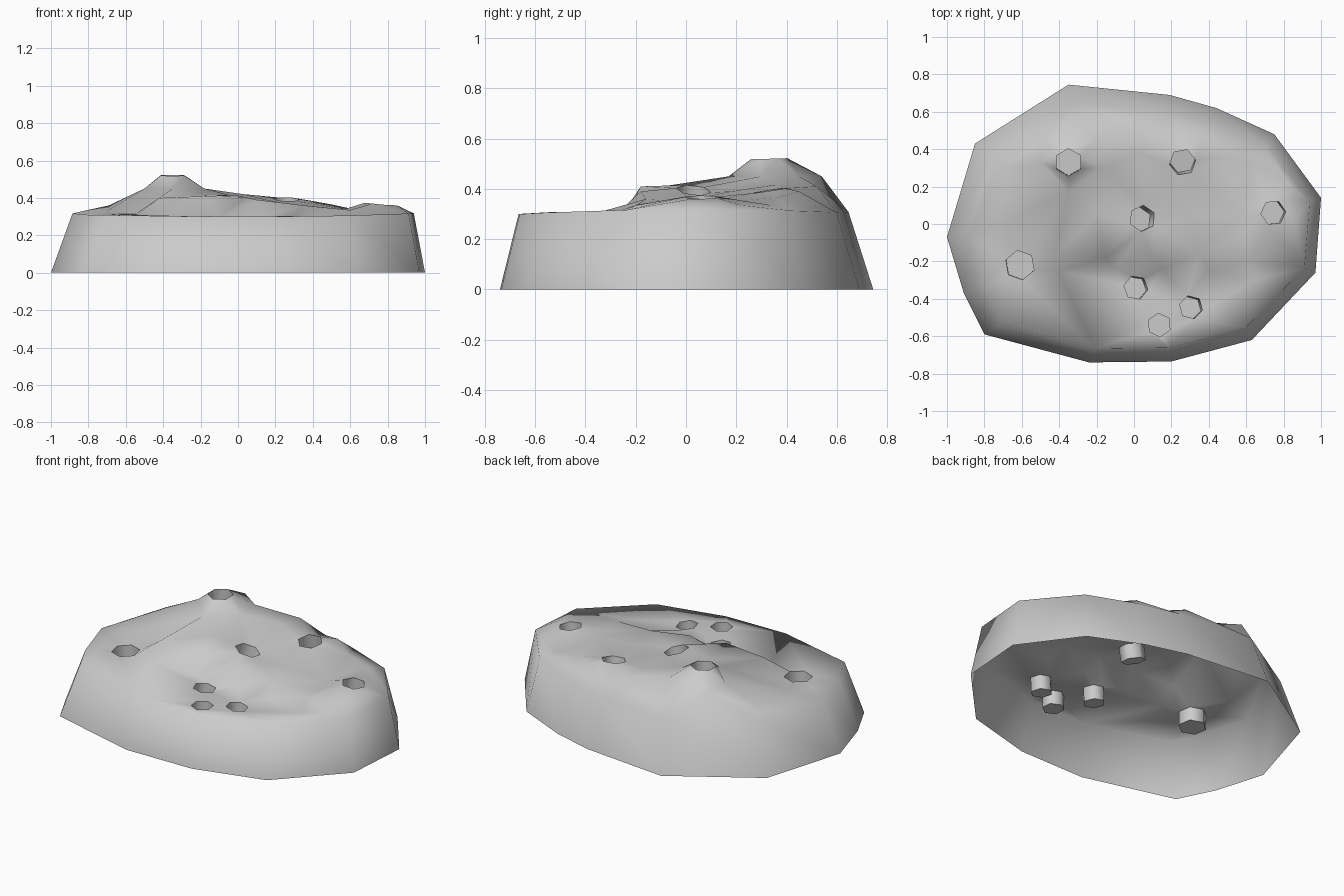
import bpy, bmesh, math
from mathutils import Vector
from mathutils.geometry import delaunay_2d_cdt

if "Cube" in bpy.data.objects:
    bpy.data.objects.remove(bpy.data.objects["Cube"])

# Ground outline of the mound (counter-clockwise from the back)
BASE = [(-.35, .745), (-.85, .43), (-1, -.07), (-.91, -.37), (-.8, -.59),
        (-.24, -.74), (.2, -.735), (.63, -.62), (.97, -.26), (1, .14),
        (.75, .48), (.44, .62), (.19, .69)]

# Terrain control points on the top: terrace edge, its foot, peak flanks, back ridge
TERRAIN = [(-.42, -.16, .40), (-.15, -.18, .41), (.1, -.18, .39), (.35, -.16, .36), (.6, -.2, .335),
           (-.4, -.25, .305), (-.1, -.24, .295), (.15, -.24, .30), (.4, -.25, .30), (.65, -.3, .30),
           (-.5, .33, .45), (-.18, .3, .45), (-.35, .17, .45), (-.33, .54, .45), (-.2, .45, .45),
           (-.48, .46, .43), (-.69, .3, .36), (-.7, .0, .33), (-.2, .05, .415), (.15, .18, .39),
           (.03, .38, .42), (.06, .52, .41), (.36, .45, .39), (.5, .36, .365), (.64, .34, .335),
           (.3, .03, .36), (.57, .05, .34), (.6, -.06, .335), (.85, .02, .36), (.82, .22, .335)]

# Hexagonal pits: x, y, z, radius, turn in degrees, slope in x, slope in y
PITS = [(-.35, .33, .52, .073, 30, 0, .03), (.26, .33, .393, .071, 10, -.02, .15),
        (.045, .03, .395, .07, 25, -.28, -.1), (.745, .06, .367, .067, 5, -.1, 0),
        (-.61, -.22, .312, .08, 40, .02, .02), (.01, -.34, .295, .065, 50, -.1, -.05),
        (.305, -.445, .298, .063, 45, -.1, -.05), (.135, -.54, .297, .063, 35, 0, 0)]
PIT_DEPTH = .085

pts, edges = [], []

# Rim loop, drawn in from the base outline
for x, y in BASE:
    sx = .885 if x < 0 else .94
    sy = .9 if y < 0 else .868
    pts.append(Vector((x * sx, y * sy, (.297 if y < -.3 else .303) + .014 * abs(x))))
n = len(BASE)
edges += [(i, (i + 1) % n) for i in range(n)]
pts += [Vector(p) for p in TERRAIN]

# Pit mouths
mouths = []
for x, y, z, r, turn, tx, ty in PITS:
    start = len(pts)
    for k in range(6):
        a = math.radians(turn + 60 * k)
        dx, dy = r * math.cos(a), r * math.sin(a)
        pts.append(Vector((x + dx, y + dy, z + tx * dx + ty * dy)))
    ring = list(range(start, start + 6))
    mouths.append(ring)
    edges += [(ring[k], ring[(k + 1) % 6]) for k in range(6)]

# Triangulated top surface with the pit mouths left open
_, _, faces, _, _, _ = delaunay_2d_cdt([p.xy for p in pts], edges, [], 0, 1e-6)
bm = bmesh.new()
vs = [bm.verts.new(p) for p in pts]
for f in faces:
    if not any(set(f) <= set(ring) for ring in mouths):
        bm.faces.new([vs[i] for i in f])

# Sloping side wall, open underneath
low = [bm.verts.new((x, y, 0)) for x, y in BASE]
for i in range(n):
    j = (i + 1) % n
    bm.faces.new((vs[i], low[i], low[j], vs[j]))

# Pit walls and floors, following the tilt of each mouth
pit_edges = []
for ring, (x, y, z, r, turn, tx, ty) in zip(mouths, PITS):
    down = Vector((tx, ty, -1)).normalized() * PIT_DEPTH
    floor = [bm.verts.new(pts[i] + down) for i in ring]
    for k in range(6):
        m = (k + 1) % 6
        bm.faces.new((vs[ring[k]], floor[k], floor[m], vs[ring[m]]))
    bm.faces.new(floor)
    for loop in (floor, [vs[i] for i in ring]):
        pit_edges += [bm.edges.get((loop[k], loop[(k + 1) % 6])) for k in range(6)]

bmesh.ops.recalc_face_normals(bm, faces=bm.faces)
bm.normal_update()
if sum(f.normal.z * f.calc_area() for f in bm.faces) < 0:
    bmesh.ops.reverse_faces(bm, faces=bm.faces)

# Smooth ground, crisp pit rims
for f in bm.faces:
    f.smooth = True
for e in pit_edges:
    e.smooth = False

mesh = bpy.data.meshes.new("pitted_mound")
bm.to_mesh(mesh)
bm.free()
bpy.context.collection.objects.link(bpy.data.objects.new("pitted_mound", mesh))
